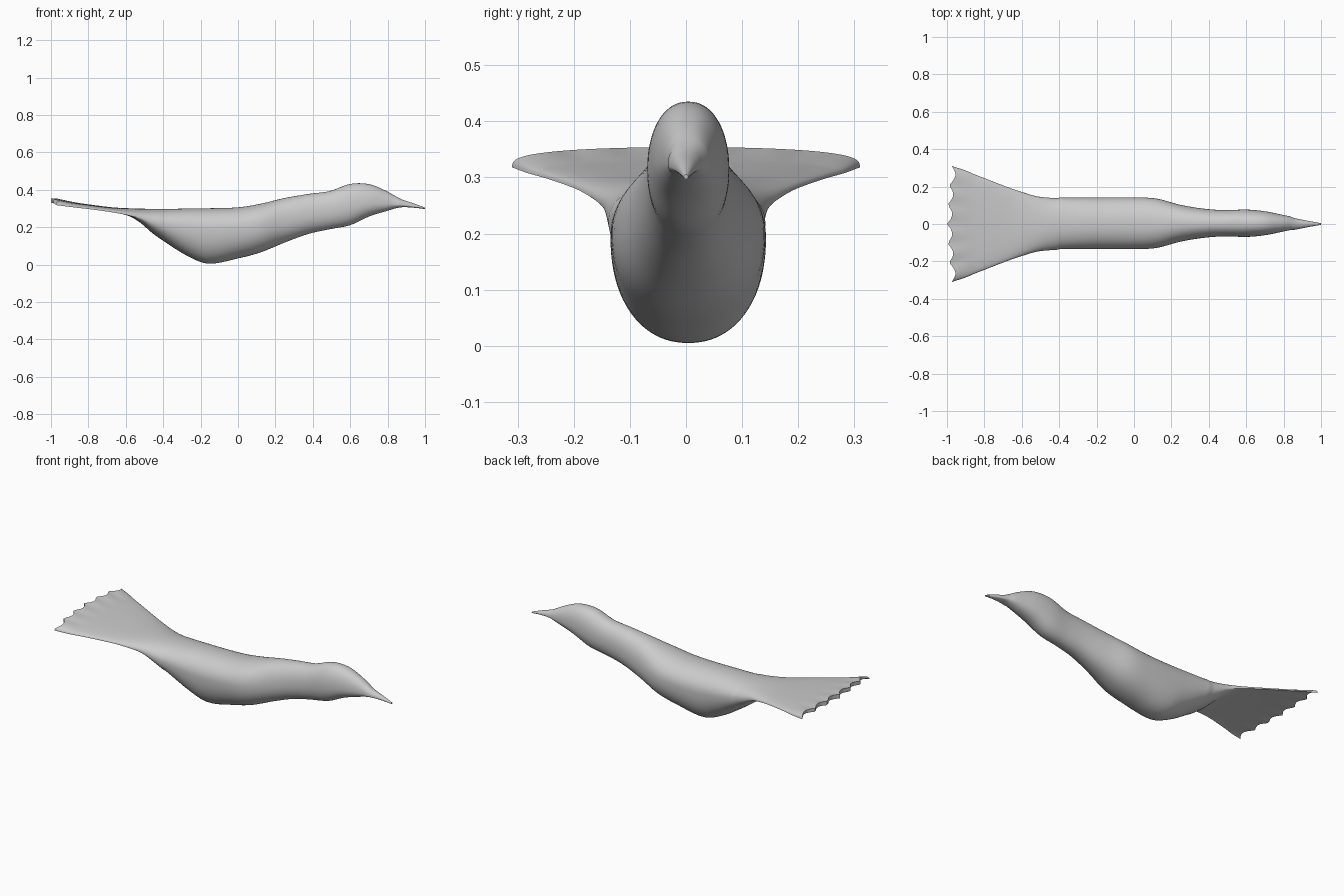
import bpy, bmesh
from math import sin, cos, pi

if "Cube" in bpy.data.objects:
    bpy.data.objects.remove(bpy.data.objects["Cube"])

# Stations along the bird: x, half width, top z, side-edge z, bottom z
STATIONS = [
    (-1.00, .310, .354, .318, .330),
    (-0.90, .283, .337, .308, .316),
    (-0.80, .245, .322, .297, .303),
    (-0.67, .195, .306, .279, .281),
    (-0.58, .165, .301, .262, .258),
    (-0.52, .148, .299, .250, .222),
    (-0.46, .141, .298, .232, .170),
    (-0.38, .137, .297, .215, .114),
    (-0.27, .137, .300, .200, .046),
    (-0.16, .138, .301, .190, .005),
    (0.00, .138, .306, .195, .033),
    (0.12, .132, .325, .205, .065),
    (0.25, .098, .356, .230, .118),
    (0.38, .077, .378, .265, .165),
    (0.49, .070, .393, .290, .189),
    (0.60, .073, .431, .315, .211),
    (0.70, .064, .430, .328, .257),
    (0.79, .046, .395, .328, .285),
    (0.87, .029, .351, .320, .306),
    (0.94, .015, .327, .312, .304),
    (1.00, .004, .305, .301, .297),
]
RING, STEPS = 96, 5


def slope(i, k):
    a, b = STATIONS[max(i - 1, 0)], STATIONS[min(i + 1, len(STATIONS) - 1)]
    return (b[k] - a[k]) / (b[0] - a[0])


def blend(i, t):
    """Smooth Hermite interpolation between station i and i + 1."""
    a, b = STATIONS[i], STATIONS[i + 1]
    h = b[0] - a[0]
    out = [a[0] + h * t]
    for k in range(1, 5):
        out.append((2*t**3 - 3*t*t + 1) * a[k] + (t**3 - 2*t*t + t) * h * slope(i, k)
                   + (3*t*t - 2*t**3) * b[k] + (t**3 - t*t) * h * slope(i + 1, k))
    return out


def section(bm, x, w, top, edge, bottom):
    """One closed cross-section; the tail is flatter and has a scalloped end."""
    tail = min(max((-0.45 - x) / 0.25, 0), 1)
    fade = max((-0.86 - x) / 0.14, 0)
    shift = 0.004 if -0.4 < x < 0.85 else 0
    ring = []
    for j in range(RING):
        a = 2 * pi * j / RING
        u, s = cos(a), sin(a)
        y = w * (abs(u) ** 0.92) * (1 if u > 0 else -1) + shift
        power = 0.92 - 0.3 * tail
        z = edge + ((top if s > 0 else bottom) - edge) * abs(s) ** power
        scallop = 0.028 * abs(sin(3 * pi * y / w)) + 0.025 * u * u
        ring.append(bm.verts.new((x + fade * scallop, y, z)))
    return ring


# Bird body: one continuous loft from fanned tail to beak
bm = bmesh.new()
rows = [blend(i, t / STEPS) for i in range(len(STATIONS) - 1) for t in range(STEPS)]
rows.append(STATIONS[-1])
rings = [section(bm, *r) for r in rows]
for p, q in zip(rings, rings[1:]):
    for j in range(RING):
        k = (j + 1) % RING
        bm.faces.new((p[j], p[k], q[k], q[j]))

# Tail end strip joins upper and lower scalloped edges; beak tip is one cap
end, half = rings[0], RING // 2
for j in range(half):
    loop = [end[j], end[j + 1], end[-j - 1], end[-j % RING]]
    unique = list(dict.fromkeys(loop))
    bm.faces.new(unique)
bm.faces.new(rings[-1])
bmesh.ops.recalc_face_normals(bm, faces=bm.faces)

mesh = bpy.data.meshes.new("bird_body")
bm.to_mesh(mesh)
bm.free()
bird = bpy.data.objects.new("bird_body", mesh)
bpy.context.collection.objects.link(bird)
bpy.context.view_layer.objects.active = bird
bird.select_set(True)
bpy.ops.object.shade_smooth_by_angle(angle=0.7)
